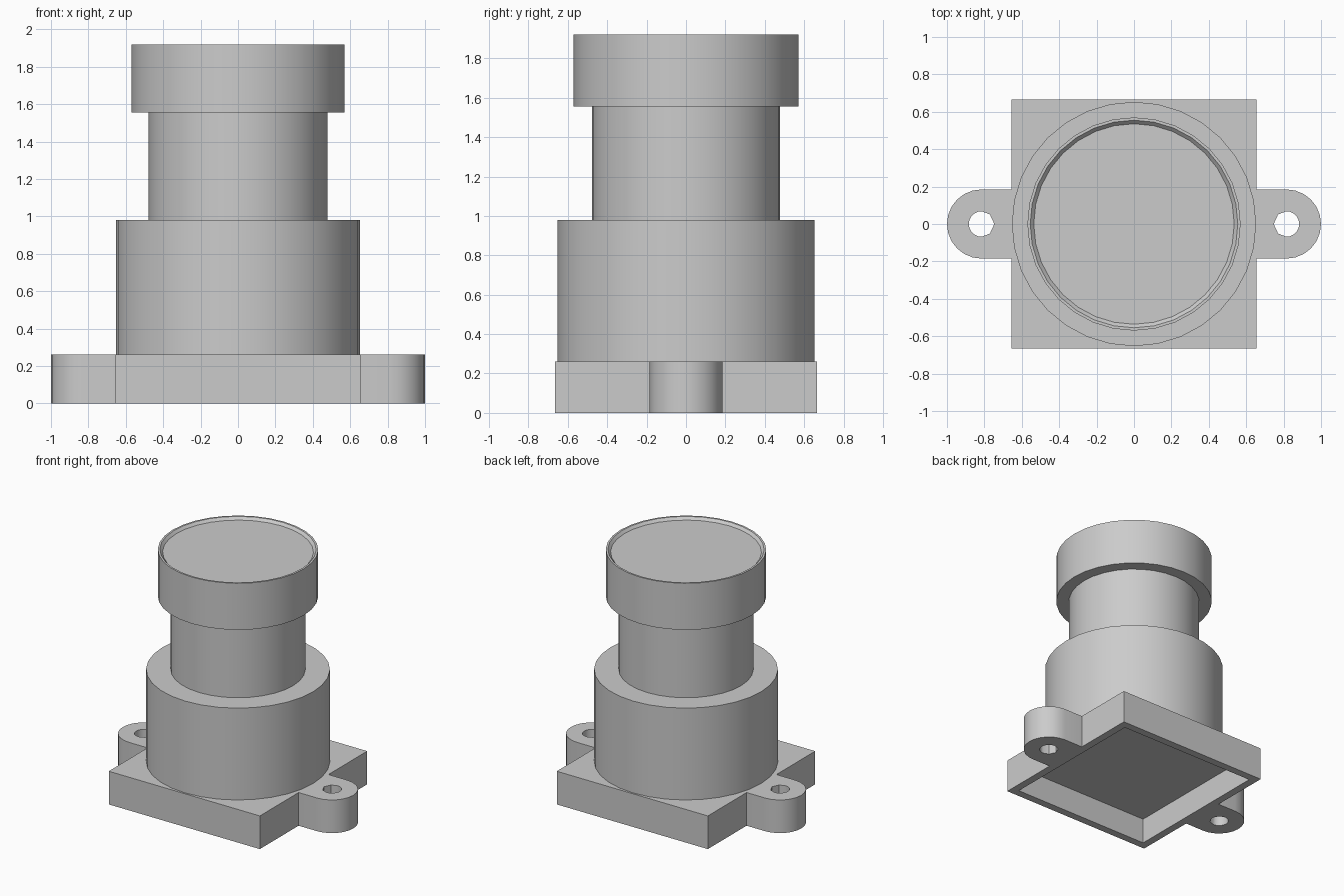
import bpy, bmesh
from math import cos, sin, pi, radians, atan2

cube = bpy.data.objects.get("Cube")
if cube:
    bpy.data.objects.remove(cube, do_unlink=True)

grey = bpy.data.materials.new("plain grey")
grey.use_nodes = True
colour = (0.6, 0.6, 0.6, 1)
grey.diffuse_color = colour
grey.node_tree.nodes["Principled BSDF"].inputs["Base Color"].default_value = colour

BASE_TOP = 0.26
HALF_X, HALF_Y = 0.655, 0.665


def finish(name, bm, smooth=True):
    bmesh.ops.recalc_face_normals(bm, faces=bm.faces)
    mesh = bpy.data.meshes.new(name)
    bm.to_mesh(mesh)
    bm.free()
    mesh.materials.append(grey)
    ob = bpy.data.objects.new(name, mesh)
    bpy.context.collection.objects.link(ob)
    if smooth:
        bpy.ops.object.select_all(action="DESELECT")
        ob.select_set(True)
        bpy.context.view_layer.objects.active = ob
        bpy.ops.object.shade_smooth_by_angle(angle=radians(30))
    return ob


def lathe(name, profile, sides=32):
    """Turn a radius/height profile around z; a zero radius closes it."""
    bm = bmesh.new()
    rings = []
    for r, z in profile:
        if r == 0:
            bm.faces.new(rings.pop())
            break
        ring = [bm.verts.new((r * cos(2 * pi * i / sides), r * sin(2 * pi * i / sides), z))
                for i in range(sides)]
        if rings:
            last = rings[-1]
            for i in range(sides):
                j = (i + 1) % sides
                bm.faces.new((last[i], last[j], ring[j], ring[i]))
        rings.append(ring)
    return finish(name, bm)


# Square base, hollowed from below
bm = bmesh.new()
bmesh.ops.create_cube(bm, size=1)
for v in bm.verts:
    v.co.x *= 2 * HALF_X
    v.co.y *= 2 * HALF_Y
    v.co.z = (v.co.z + 0.5) * BASE_TOP
bm.normal_update()
bottom = min(bm.faces, key=lambda f: f.normal.z)
bmesh.ops.inset_region(bm, faces=[bottom], thickness=0.085)
pocket = bmesh.ops.extrude_face_region(bm, geom=[bottom])
bmesh.ops.translate(bm, vec=(0, 0, 0.2),
                    verts=[g for g in pocket["geom"] if isinstance(g, bmesh.types.BMVert)])
if bottom.is_valid:
    bmesh.ops.delete(bm, geom=[bottom], context="FACES_ONLY")
finish("base", bm, smooth=False)


# Screw ears: rounded tabs with a through hole
def ear(name, side):
    centre, radius, hole = 0.815, 0.185, 0.068
    back = centre - HALF_X
    corner = atan2(radius, -back)
    angles = [pi * (i / 12 - 0.5) for i in range(13)] + [corner, pi, 2 * pi - corner]
    bm = bmesh.new()
    loops = []
    for z in (0, BASE_TOP):
        outer, inner = [], []
        for a in angles:
            reach = radius
            if cos(a) < -0.001:
                reach = min(back / -cos(a), radius / max(abs(sin(a)), 0.001))
            outer.append(bm.verts.new((side * (centre + reach * cos(a)), reach * sin(a), z)))
            inner.append(bm.verts.new((side * (centre + hole * cos(a)), hole * sin(a), z)))
        loops.append((outer, inner))
    (o0, i0), (o1, i1) = loops
    for p, q in ((o0, o1), (o1, i1), (i1, i0), (i0, o0)):
        for k in range(len(angles)):
            n = (k + 1) % len(angles)
            bm.faces.new((p[k], p[n], q[n], q[k]))
    finish(name, bm)


ear("left_ear", 1)
ear("right_ear", -1)

# Stepped barrel with a shallow dished front
lathe("barrel_body", [(0.653, BASE_TOP), (0.653, 0.98), (0.478, 0.98)])
lathe("barrel_neck", [(0.478, 0.98), (0.478, 1.555)])
lathe("barrel_cap", [(0.478, 1.555), (0.57, 1.555), (0.57, 1.92), (0.555, 1.92),
                     (0.536, 1.9), (0, 1.9)])
